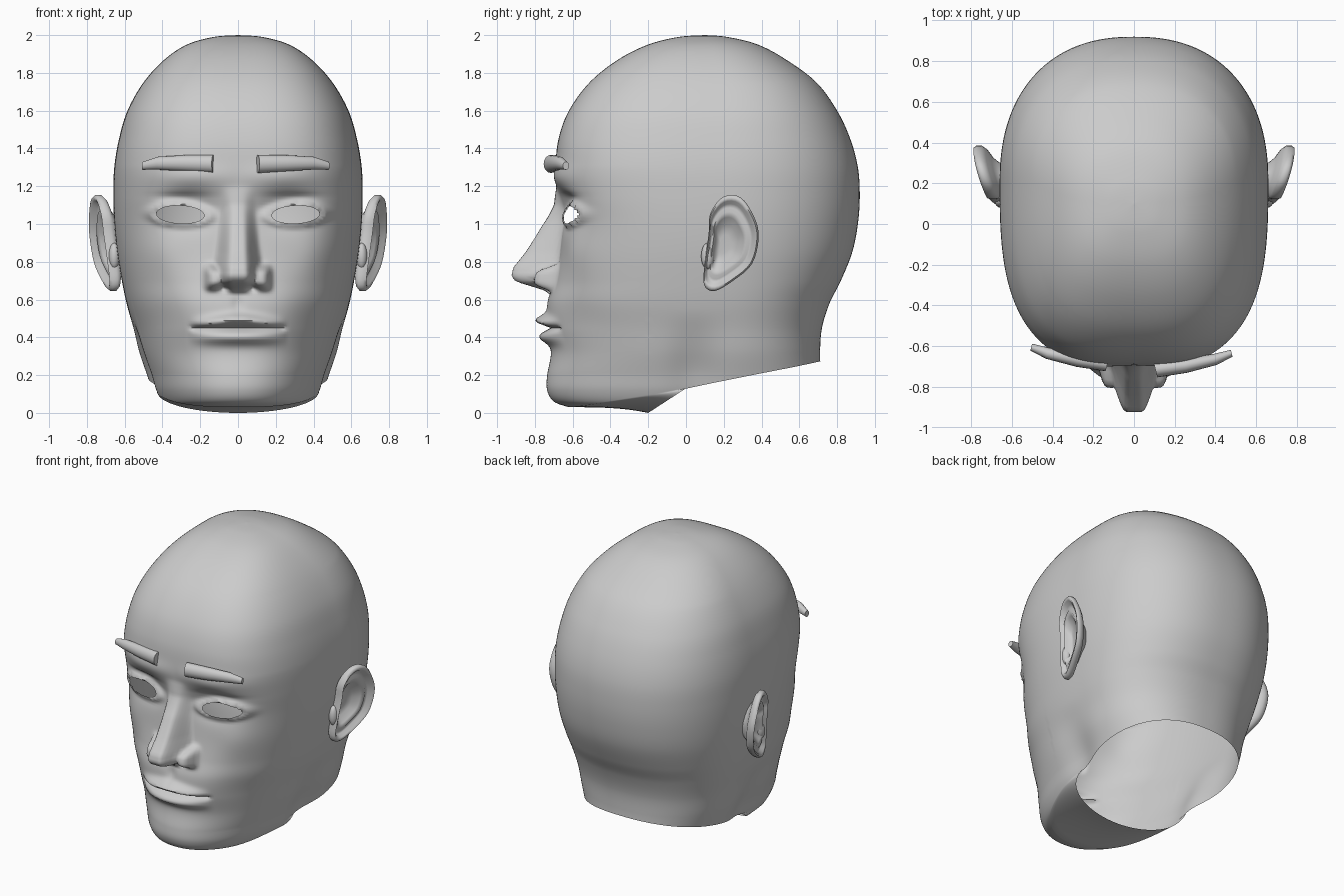
import bpy, bmesh, math
from mathutils import Vector

if "Cube" in bpy.data.objects:
    bpy.data.objects.remove(bpy.data.objects["Cube"], do_unlink=True)

grey = bpy.data.materials.new("plain_grey")
grey.use_nodes = True
grey.diffuse_color = (0.6, 0.6, 0.6, 1)
grey.node_tree.nodes["Principled BSDF"].inputs["Base Color"].default_value = (0.6, 0.6, 0.6, 1)


def finish(bm, name, angle):
    """Turn a bmesh into a smooth-shaded grey object."""
    bmesh.ops.recalc_face_normals(bm, faces=bm.faces)
    mesh = bpy.data.meshes.new(name)
    bm.to_mesh(mesh)
    bm.free()
    mesh.materials.append(grey)
    obj = bpy.data.objects.new(name, mesh)
    bpy.context.collection.objects.link(obj)
    bpy.ops.object.select_all(action="DESELECT")
    obj.select_set(True)
    bpy.context.view_layer.objects.active = obj
    bpy.ops.object.shade_smooth_by_angle(angle=math.radians(angle))
    return obj


def bridge(bm, rings):
    """Join consecutive closed rings of vertices with quads."""
    for a, b in zip(rings, rings[1:]):
        n = len(a)
        for i in range(n):
            j = (i + 1) % n
            bm.faces.new((a[i], a[j], b[j], b[i]))


def curve(rows, t, closed=False):
    """Smooth curve through rows of numbers, sampled at index t."""
    n = len(rows)
    i = math.floor(t) if closed else min(int(t), n - 2)
    f = t - i
    pick = (lambda k: rows[k % n]) if closed else (lambda k: rows[max(0, min(n - 1, k))])
    return [b + f / 2 * (c - a + f * (2 * a - 5 * b + 4 * c - d + f * (3 * (b - c) + d - a)))
            for a, b, c, d in zip(pick(i - 1), pick(i), pick(i + 1), pick(i + 2))]


def lookup(rows, z):
    """Linear lookup in rows sorted by falling z."""
    for a, b in zip(rows, rows[1:]):
        if b[0] <= z <= a[0]:
            f = (a[0] - z) / (a[0] - b[0])
            return [p + f * (q - p) for p, q in zip(a, b)][1:]
    return [0, 0.1]


def clamp(v):
    return max(0.0, min(1.0, v))


def smooth(v):
    v = clamp(v)
    return v * v * (3 - 2 * v)


def bump(u, v, power=2):
    return math.exp(-abs(u) ** power - abs(v) ** power)


# Skull outline: height, front y, back y, half width
SKULL = [(2, .1, .1, 0), (1.99, -.04, .22, .13), (1.95, -.2, .38, .27), (1.87, -.36, .53, .39),
         (1.75, -.51, .69, .5), (1.6, -.62, .8, .585), (1.45, -.675, .87, .63),
         (1.3, -.69, .91, .655), (1.15, -.68, .92, .66), (1, -.66, .91, .655),
         (.85, -.67, .88, .64), (.7, -.7, .82, .615), (.58, -.735, .76, .59),
         (.45, -.735, .72, .555), (.32, -.715, .71, .525), (.2, -.735, .715, .485),
         (.12, -.735, .72, .46), (.06, -.7, .72, .43), (.03, -.62, .72, .4)]
LAST, JAW = len(SKULL) - 1, 13
# Nose: height, forward offset, half width
NOSE = [(1.2, 0, .1), (1.1, -.03, .1), (.98, -.11, .11), (.85, -.18, .125), (.77, -.23, .14),
        (.725, -.23, .15), (.695, -.2, .14), (.67, -.11, .13), (.65, -.04, .12), (.63, 0, .1)]


def skull_point(angle, t):
    z, front, back, width = curve(SKULL, t)
    mid = .1 + .1 * clamp((2 - z) / .25)
    s, c = math.sin(angle), -math.cos(angle)
    if t == 0 or width < .001:
        return Vector((0, .1, z))
    depth, n = (mid - front, 2.2 + .8 * clamp((z - .2) / 1.1)) if c < 0 else (back - mid, 2.3)
    r = (abs(s / width) ** n + abs(c / depth) ** n) ** (-1 / n)
    return Vector((r * s, mid + r * c, z))


def lower_end(angle):
    """Index along the skull outline where a column meets jaw or neck edge."""
    y = skull_point(angle, JAW + 2).y
    goal = .13 + .2 * y if y > 0 else .03 + .1 * clamp(1 + y / .74) ** 1.3
    lo, hi = JAW, LAST
    for _ in range(25):
        m = (lo + hi) / 2
        lo, hi = (m, hi) if curve(SKULL, m)[0] > goal else (lo, m)
    return lo


def eye(p):
    """Distance measure from the eye centre, 1 on the eyelid edge."""
    return math.hypot((abs(p.x) - .305) / .127, (p.z - 1.05 - .04 * (abs(p.x) - .305)) / .047)


def face_offset(x, z, e):
    """Forward (negative) or backward offset that shapes the face."""
    x = abs(x)
    height, half = lookup(NOSE, z)
    nose = height * (1 - smooth((x / half - .25) / .75))
    wing = -.11 * bump((x - .12) / .05, (z - .715) / .06, 4)
    d = min(nose, wing)
    d += .06 * bump((x - .075) / .03, (z - .662) / .016)            # nostrils
    d += .065 * bump((x - .25) / .15, (z - 1.08) / .09)             # eye sockets
    d -= .035 * math.exp(-((e - 1.1) / .35) ** 2)                   # eyelids
    d += .015 * bump((x - .3) / .13, (z - 1.145) / .018)            # lid folds
    d -= .02 * bump((x - .25) / .2, (z - 1.25) / .06)               # brow ridge
    d -= .02 * bump((x - .42) / .12, (z - .85) / .12)               # cheekbones
    d += .02 * bump((x - .4) / .12, (z - .5) / .15)                 # cheek hollows
    d += .012 * bump(x / .03, (z - .58) / .04)                      # groove under nose
    lip = clamp(1 - (x / .26) ** 2)
    bow = .49 - .1 * x + .25 * x * math.exp(-x / .05)
    d -= lip * .06 * math.exp(-((z - bow) / .03) ** 2)              # upper lip
    d -= lip * .05 * math.exp(-((z - .4) / .035) ** 2)              # lower lip
    d += .035 * smooth((.27 - x) / .05) * math.exp(-((z - .45) / .013) ** 2)
    return d


# Head: columns from crown to jaw, then the underside of the jaw to the neck edge
COLUMNS, STEPS, UNDER = 240, 10, 8
bm = bmesh.new()
columns = []
for c in range(COLUMNS):
    u = 2 * c / COLUMNS - 1
    angle = math.pi * (.55 * u + .45 * u ** 3)
    end = lower_end(angle)
    pts = []
    for r in range(1, LAST * STEPS + 1):
        t = r / STEPS
        if t > JAW:
            t = JAW + (t - JAW) * (end - JAW) / (LAST - JAW)
        pts.append(skull_point(angle, t))
    edge = pts[-1]
    rim = edge.copy()
    if edge.y < 0:
        k = clamp(edge.y / -.62)
        rim = Vector((math.copysign(.46 * math.sqrt(1 - k * k), edge.x), -.2 * k, .13 * (1 - k)))
    for i in range(1, UNDER + 1):
        f = i / UNDER
        p = edge.lerp(rim, f)
        p.z = edge.z + (rim.z - edge.z) * f ** 3
        pts.append(p)
    for p in pts:
        e = eye(p)
        if p.y < -.2 and p.z > .2:
            if .82 < e < 1.17:     # pull the grid onto the eyelid edge
                cx = math.copysign(.305, p.x)
                p.x, p.z = cx + (p.x - cx) / e, 1.05 + (p.z - 1.05) / e
                e = eye(p)
            p.y += face_offset(p.x, p.z, e)
        # hollow between jaw and neck
        p.x *= 1 - .08 * math.exp(-((p.y - .04) / .13) ** 2) * smooth((.55 - p.z) / .35)
    columns.append([bm.verts.new(p) for p in pts])
rings = [list(ring) for ring in zip(*columns)]
bridge(bm, rings)
crown = bm.verts.new((0, .1, 2))
for i in range(COLUMNS):
    bm.faces.new((crown, rings[0][i], rings[0][(i + 1) % COLUMNS]))
holes = [f for f in bm.faces if f.calc_center_median().y < -.3 and all(eye(v.co) < 1.04 for v in f.verts)]
bmesh.ops.delete(bm, geom=holes, context="FACES")
bmesh.ops.remove_doubles(bm, verts=bm.verts, dist=.0001)
finish(bm, "head", 70)

# Ears: outline in y and z, then scale and outward offset of each ring
OUTLINE = [(.12, .95), (.13, 1.06), (.2, 1.145), (.29, 1.14), (.36, 1.04), (.385, .93),
           (.35, .79), (.25, .7), (.15, .645), (.095, .68), (.1, .8)]
SECTION = [(.2, -.045), (.4, -.04), (.55, -.005), (.66, .008), (.74, -.004), (.82, 0), (.88, .024),
           (.95, .03), (1, .015), (1, -.01), (.92, -.028), (.7, -.045), (.55, -.07), (.5, -.13)]
for side, name in ((1, "left"), (-1, "right")):
    bm = bmesh.new()
    outline = [curve(OUTLINE, i / 4, True) for i in range(len(OUTLINE) * 4)]
    rings = []
    for scale, out in SECTION:
        ring = []
        for oy, oz in outline:
            y, z = .2 + (oy - .2) * scale, .89 + (oz - .89) * scale
            x = .685 + .3 * (y - .15) + .1 * (z - .9) + out
            ring.append(bm.verts.new((side * x, y, z)))
        rings.append(ring)
    bridge(bm, rings)
    bm.faces.new(rings[0])
    bm.faces.new(rings[-1])
    finish(bm, name + "_ear", 80)

    # Small flap in front of the ear opening
    bm = bmesh.new()
    bmesh.ops.create_uvsphere(bm, u_segments=16, v_segments=10, radius=1)
    for v in bm.verts:
        v.co = Vector((side * (.655 + .03 * v.co.x), .115 + .035 * v.co.y, .83 + .07 * v.co.z))
    finish(bm, name + "_ear_flap", 80)

    # Eyebrow: tapered bent rod with flat ends
    bm = bmesh.new()
    shift = Vector((0, 0, 0)) if side > 0 else Vector((-.025, .03, 0))
    rings = []
    for x, y, z, r in ((.105, -.715, 1.318, .048), (.25, -.697, 1.322, .043),
                       (.4, -.665, 1.322, .034), (.48, -.635, 1.308, .021)):
        ring = []
        for i in range(16):
            a = math.tau * i / 16
            across = .8 * r * math.cos(a)
            p = Vector((side * (x - .25 * across), y + across, z + r * math.sin(a)))
            ring.append(bm.verts.new(p + shift))
        rings.append(ring)
    bridge(bm, rings)
    bm.faces.new(rings[0])
    bm.faces.new(rings[-1])
    finish(bm, name + "_eyebrow", 40)
